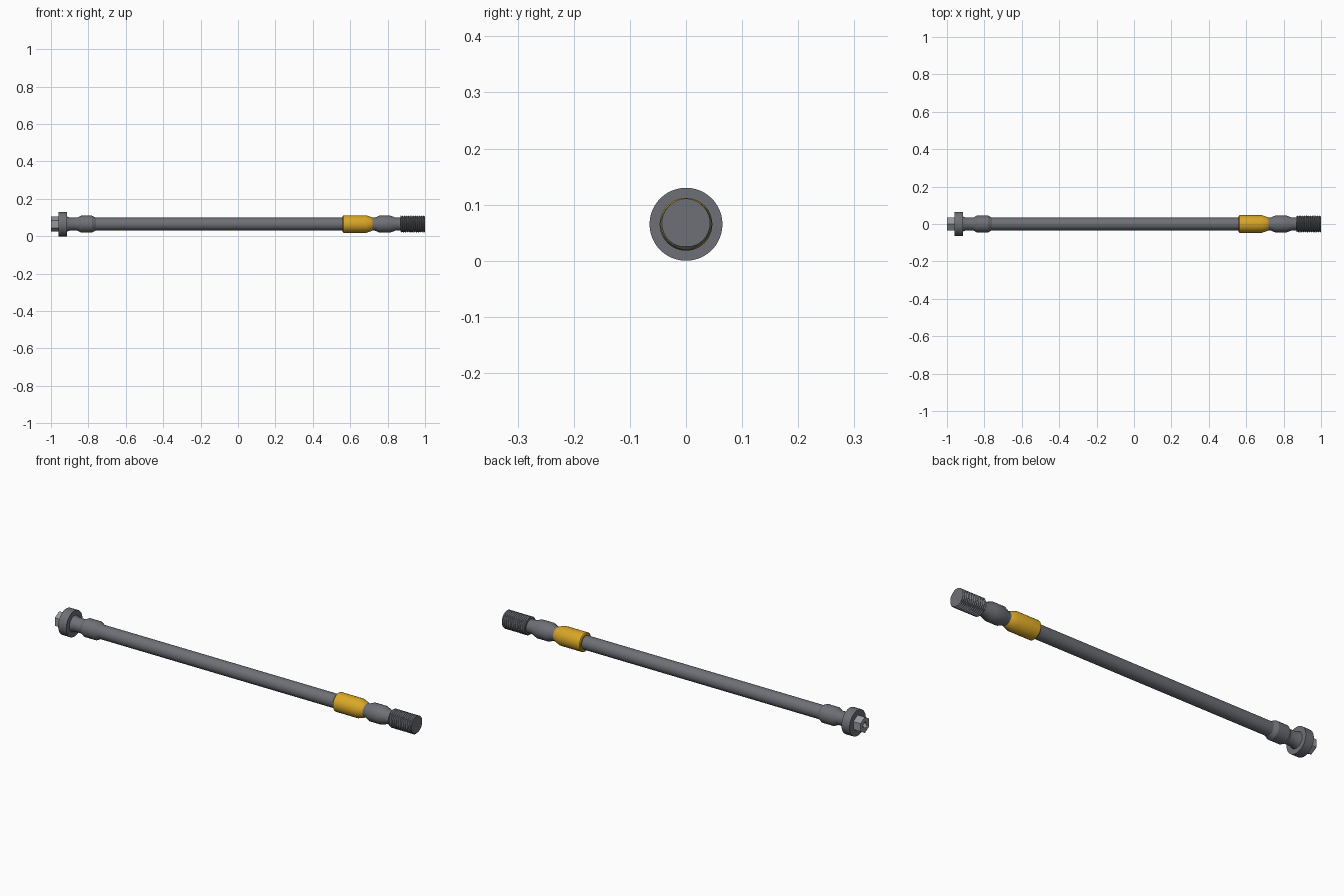
import bpy, bmesh
from math import sin, cos, tau, pi

if "Cube" in bpy.data.objects:
    bpy.data.objects.remove(bpy.data.objects["Cube"])

CZ = 0.065  # height of the shaft axis


def colour(name, r, g, b):
    mat = bpy.data.materials.new(name)
    mat.diffuse_color = (r, g, b, 1)
    mat.use_nodes = True
    mat.node_tree.nodes["Principled BSDF"].inputs["Base Color"].default_value = mat.diffuse_color
    return mat


steel = colour("dark_steel", 0.155, 0.162, 0.182)
bright = colour("bright_steel", 0.30, 0.32, 0.34)
gold = colour("gold", 0.70, 0.39, 0.02)


def make_object(name, rings, material=steel):
    """Skin rings of (x, y, z) points and close both ends."""
    bm = bmesh.new()
    rows = [[bm.verts.new(p) for p in ring] for ring in rings]
    n = len(rows[0])
    for a, b in zip(rows, rows[1:]):
        for i in range(n):
            j = (i + 1) % n
            bm.faces.new((a[i], a[j], b[j], b[i]))
    bm.faces.new(rows[0])
    bm.faces.new(rows[-1][::-1])
    bmesh.ops.recalc_face_normals(bm, faces=bm.faces)
    mesh = bpy.data.meshes.new(name)
    bm.to_mesh(mesh)
    bm.free()
    mesh.materials.append(material)
    obj = bpy.data.objects.new(name, mesh)
    bpy.context.collection.objects.link(obj)
    bpy.ops.object.select_all(action='DESELECT')
    bpy.context.view_layer.objects.active = obj
    obj.select_set(True)
    bpy.ops.object.shade_smooth_by_angle(angle=pi / 7)
    return obj


def ring(x, radius, n):
    return [(x, radius * sin(tau * i / n), CZ + radius * cos(tau * i / n))
            for i in range(n)]


def lathe(name, profile, n=48, material=steel):
    return make_object(name, [ring(x, r, n) for x, r in profile], material)


# Long shaft with raised collars near both ends
lathe("shaft", [
    (-0.92, 0.042), (-0.90, 0.035), (-0.86, 0.034), (-0.84, 0.045),
    (-0.78, 0.045), (-0.76, 0.034), (0.72, 0.034), (0.73, 0.034),
    (0.755, 0.045), (0.815, 0.045), (0.845, 0.034), (0.885, 0.034)])

# Round end flange
lathe("end_flange", [(-0.96, 0.065), (-0.915, 0.065)])

# Coloured sleeve with a tapered outer end
lathe("sleeve", [(0.56, 0.043), (0.564, 0.047), (0.685, 0.047),
                 (0.715, 0.037), (0.72, 0.034)], material=gold)

# Hexagonal bolt head with a small dark centre bore
head = make_object("hex_head", [ring(-0.957, 0.04, 6), ring(-1.0, 0.04, 6)],
                   bright)
bore = lathe("bore_cutter", [(-1.02, 0.013), (-0.98, 0.013)], 24)
bore.hide_render = True
bore.hide_viewport = True
cut = head.modifiers.new("bore", 'BOOLEAN')
cut.operation = 'DIFFERENCE'
cut.object = bore
lathe("bore_floor", [(-0.985, 0.0125), (-0.979, 0.0125)], 24)

# Helical thread on the far end
SIDES, STEPS, TURNS = 48, 4, 13
X0, X1 = 0.87, 1.0
rings = []
for k in range(STEPS * TURNS + 1):
    x = X0 + (X1 - X0) * k / (STEPS * TURNS)
    row = []
    for i in range(SIDES):
        phase = (k / STEPS + i / SIDES) % 1
        r = 0.040 + 0.006 * abs(2 * phase - 1)
        a = tau * i / SIDES
        row.append((x, r * -sin(a), CZ + r * cos(a)))
    rings.append(row)
make_object("threaded_end", rings)
